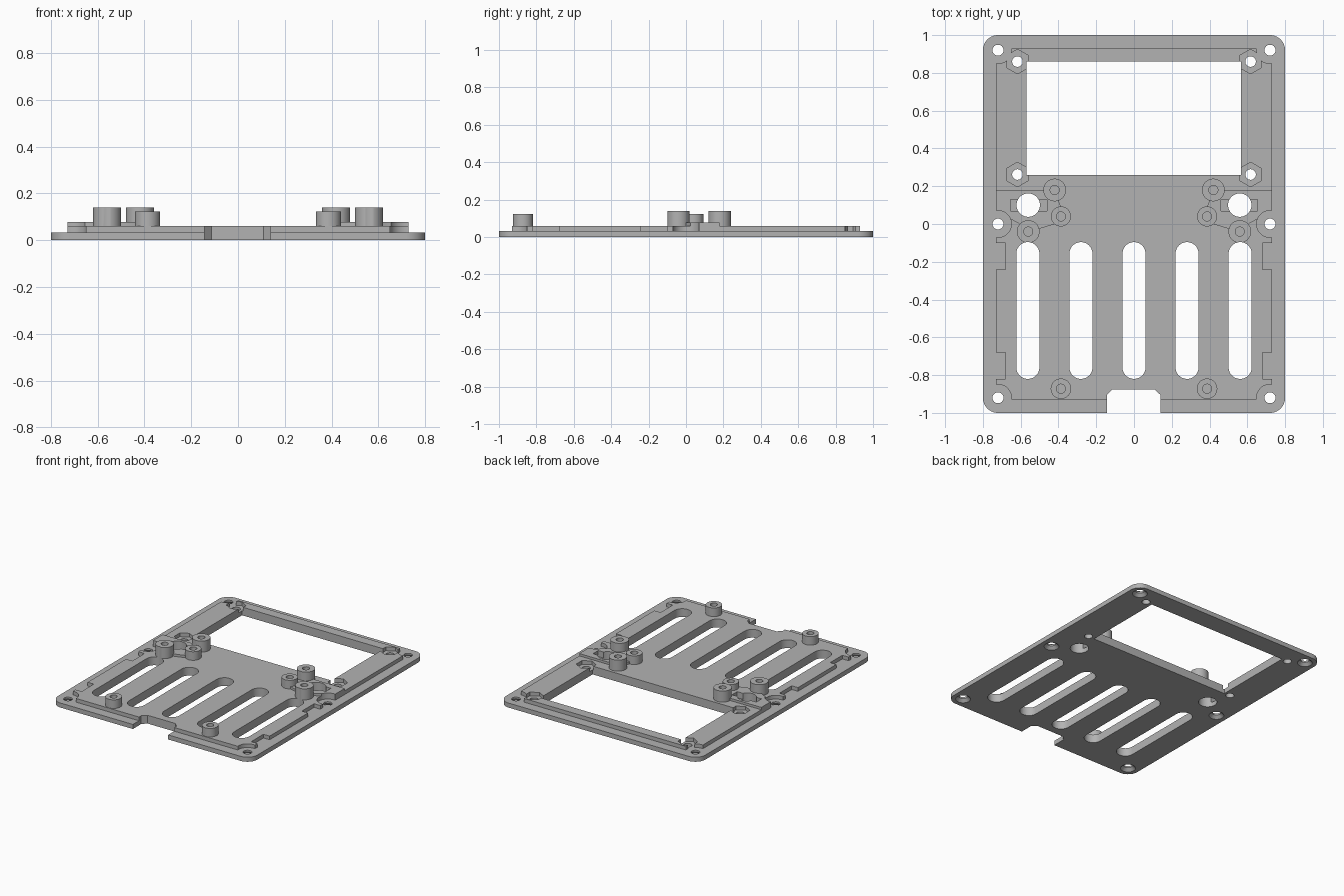
import bpy
import bmesh
from math import sin, cos, pi, radians

if "Cube" in bpy.data.objects:
    bpy.data.objects.remove(bpy.data.objects["Cube"])

grey = bpy.data.materials.new("matte grey")
GREY = (0.45, 0.45, 0.45, 1)
grey.diffuse_color = GREY
grey.use_nodes = True
grey.node_tree.nodes["Principled BSDF"].inputs["Base Color"].default_value = GREY


def prism(name, points, z0, z1, top=None):
    """Solid between two outlines of equal length."""
    bm = bmesh.new()
    low = [bm.verts.new((x, y, z0)) for x, y in points]
    high = [bm.verts.new((x, y, z1)) for x, y in (top or points)]
    bm.faces.new(low)
    bm.faces.new(high)
    for i in range(len(low)):
        j = (i + 1) % len(low)
        bm.faces.new((low[i], low[j], high[j], high[i]))
    bmesh.ops.recalc_face_normals(bm, faces=bm.faces)
    mesh = bpy.data.meshes.new(name)
    bm.to_mesh(mesh)
    bm.free()
    mesh.materials.append(grey)
    obj = bpy.data.objects.new(name, mesh)
    bpy.context.collection.objects.link(obj)
    return obj


def circle(x, y, r, n=48):
    return [(x + r * sin(2 * pi * i / n), y + r * cos(2 * pi * i / n)) for i in range(n)]


def rect(x0, x1, y0, y1):
    return [(x0, y0), (x1, y0), (x1, y1), (x0, y1)]


def rounded(x0, x1, y0, y1, r, n=12):
    pts = []
    corners = [(x1 - r, y1 - r), (x0 + r, y1 - r), (x0 + r, y0 + r), (x1 - r, y0 + r)]
    for k, (cx, cy) in enumerate(corners):
        for i in range(n + 1):
            a = pi / 2 * (k + i / n)
            p = (cx + r * cos(a), cy + r * sin(a))
            if not pts or abs(p[0] - pts[-1][0]) + abs(p[1] - pts[-1][1]) > 1e-5:
                pts.append(p)
    if abs(pts[0][0] - pts[-1][0]) + abs(pts[0][1] - pts[-1][1]) < 1e-5:
        pts.pop()
    return pts


def combine(target, tool, operation):
    mod = target.modifiers.new("solid", "BOOLEAN")
    mod.operation = operation
    mod.solver = "EXACT"
    mod.object = tool
    bpy.context.view_layer.objects.active = target
    bpy.ops.object.modifier_apply(modifier=mod.name)
    bpy.data.objects.remove(tool)


def cut(target, points, z0=-0.1, z1=0.3, top=None):
    combine(target, prism("cutter", points, z0, z1, top), "DIFFERENCE")


def add(target, points, z0, z1):
    combine(target, prism("addition", points, z0, z1), "UNION")


BASE, DECK, PAD = 0.033, 0.06, 0.077
SIDES = (-1, 1)
SCREWS = [(s * 0.72, y) for s in SIDES for y in (-0.92, 0, 0.92)]
NUTS = [(s * 0.617, y) for s in SIDES for y in (0.262, 0.86)]
# x, y, radius, top height of each standoff
STANDOFFS = [(0.42, 0.18, 0.06, 0.14), (0.56, -0.04, 0.06, 0.14),
             (0.387, 0.04, 0.053, 0.122), (0.387, -0.872, 0.054, 0.122)]

# raised deck with a thicker pad on each side
deck = prism("raised_deck", rect(-0.73, 0.73, -0.93, 0.93), 0.02, DECK)
for s in SIDES:
    pad = [(0.73, 0.18), (0.42, 0.18), (0.387, 0.09), (0.387, 0.01),
           (0.5, -0.025), (0.57, -0.02), (0.65, 0.025), (0.73, 0.025)]
    add(deck, [(s * x, y) for x, y in pad], 0.04, PAD)
    # side notches and recess around the round opening
    for y0, y1 in ((-0.24, -0.1), (-0.82, -0.68)):
        cut(deck, rect(*sorted((s * 0.68, s * 0.8)), y0, y1))
    cut(deck, rect(*sorted((s * 0.46, s * 0.655)), 0.07, 0.13))
# clearance round the screws, and hexagonal nut pockets
for x, y in SCREWS:
    cut(deck, circle(x, y, 0.071))
for x, y in NUTS:
    cut(deck, circle(x, y, 0.065, 6))

# faceplate joins base sheet, deck and standoffs
plate = prism("faceplate", rounded(-0.8, 0.8, -1, 1, 0.08), 0, BASE)
combine(plate, deck, "UNION")
for s in SIDES:
    for x, y, r, h in STANDOFFS:
        add(plate, circle(s * x, y, r), 0.025, h)

# display window, vent slots and front cable notch
cut(plate, rect(-0.57, 0.567, 0.26, 0.86))
for i in range(-2, 3):
    x = i * 0.281
    cut(plate, rounded(x - 0.061, x + 0.061, -0.82, -0.096, 0.0609))
cut(plate, [(-0.143, -1.1), (0.14, -1.1), (0.14, -0.905),
            (0.11, -0.875), (-0.113, -0.875), (-0.143, -0.905)])

# through holes, countersunk underneath for the screws
for x, y in SCREWS:
    cut(plate, circle(x, y, 0.029))
    cut(plate, circle(x, y, 0.052), -0.002, 0.022, circle(x, y, 0.028))
for x, y in NUTS:
    cut(plate, circle(x, y, 0.028))
for s in SIDES:
    cut(plate, circle(s * 0.56, 0.1, 0.062))
    # blind pilot holes in the standoffs
    for x, y, r, h in STANDOFFS:
        cut(plate, circle(s * x, y, 0.024), 0.045, 0.3)

bpy.ops.object.select_all(action="DESELECT")
plate.select_set(True)
bpy.context.view_layer.objects.active = plate
bpy.ops.object.shade_smooth_by_angle(angle=radians(30))
